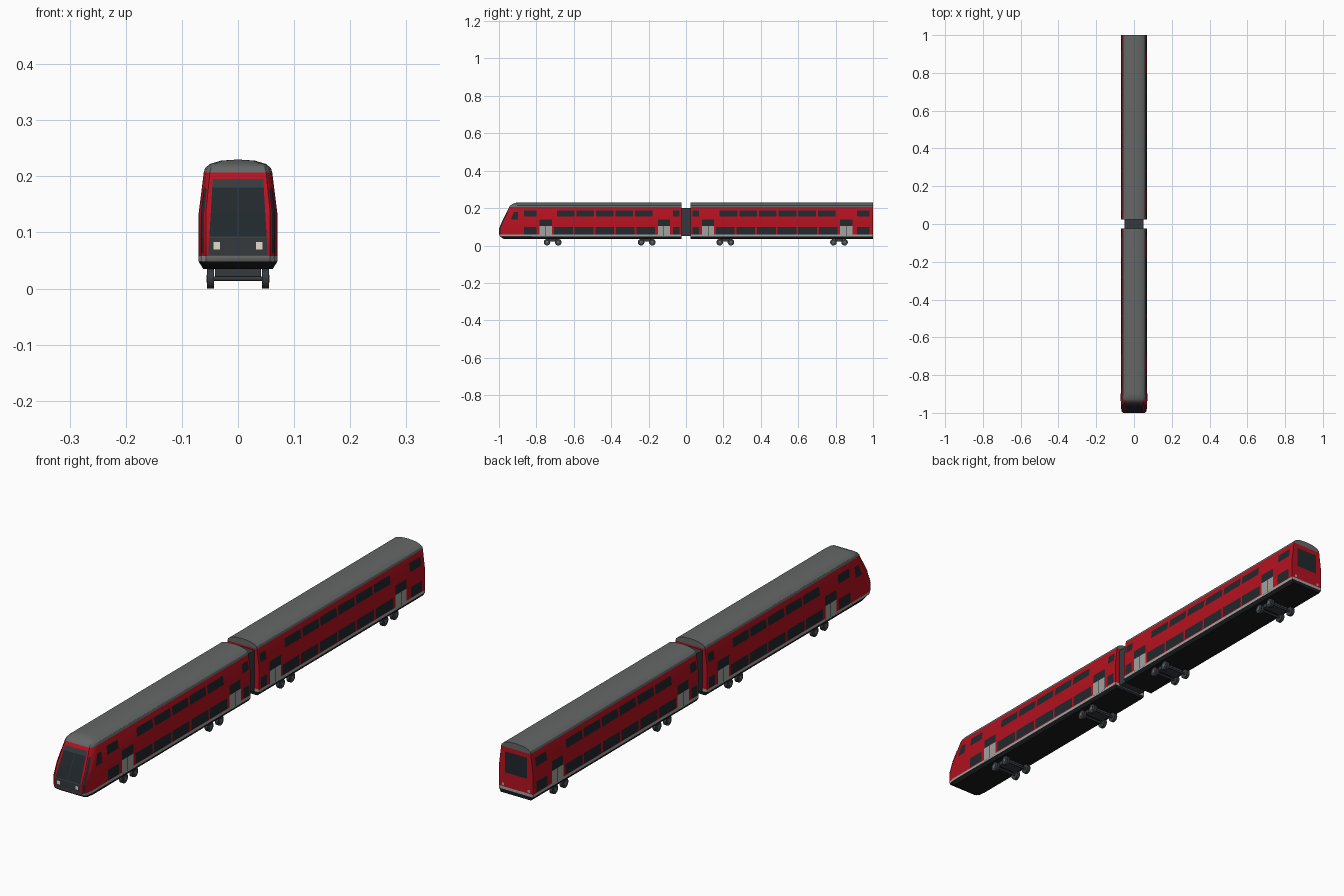
import bpy, bmesh, math

if "Cube" in bpy.data.objects:
    bpy.data.objects.remove(bpy.data.objects["Cube"])

# palette
def mat(name, r, g, b):
    m = bpy.data.materials.new(name)
    m.diffuse_color = (r, g, b, 1)
    m.use_nodes = True
    m.node_tree.nodes["Principled BSDF"].inputs["Base Color"].default_value = m.diffuse_color
    return m

RED = mat("red_paint", 0.46, 0.006, 0.014)
GLASS = mat("dark_glass", 0.015, 0.021, 0.026)
ROOF = mat("roof_grey", 0.13, 0.135, 0.135)
LIGHT = mat("light_grey", 0.36, 0.36, 0.35)
BLACK = mat("underframe_black", 0.010, 0.011, 0.013)
TRIM = mat("dark_trim", 0.035, 0.042, 0.048)
LAMP = mat("lamp_white", 0.75, 0.72, 0.6)
BODY_MATS = [RED, ROOF, LIGHT, BLACK]

# half cross-section: x, z, nose y at that height, material of the band above
SECTION = [(0.062, 0.035, -0.975, 3), (0.070, 0.048, -0.994, 2), (0.070, 0.058, -1.0, 0),
           (0.070, 0.090, -1.0, 0), (0.070, 0.135, -0.981, 0), (0.061, 0.207, -0.945, 1),
           (0.0585, 0.215, -0.938, 1), (0.050, 0.222, -0.928, 1), (0.030, 0.228, -0.912, 1),
           (0.0, 0.230, -0.900, 1)]
N = len(SECTION)
EPS = 0.0008


def interp(z, col):
    for a, b in zip(SECTION, SECTION[1:]):
        if z <= b[1]:
            t = (z - a[1]) / (b[1] - a[1])
            return a[col] + t * (b[col] - a[col])
    return SECTION[-1][col]


def finish(name, bm, mats):
    me = bpy.data.meshes.new(name)
    bm.to_mesh(me)
    bm.free()
    for m in mats:
        me.materials.append(m)
    ob = bpy.data.objects.new(name, me)
    bpy.context.collection.objects.link(ob)
    return ob


def smooth(ob, deg=30):
    bpy.ops.object.select_all(action='DESELECT')
    ob.select_set(True)
    bpy.context.view_layer.objects.active = ob
    bpy.ops.object.shade_smooth_by_angle(angle=math.radians(deg))


# car shell: lofted rings; a station is (x scale, function giving y from the nose y)
def car_shell(name, stations):
    bm = bmesh.new()
    rings = []
    for s, yf in stations:
        right = [bm.verts.new((x * s, yf(ny), z)) for x, z, ny, _ in SECTION]
        left = [bm.verts.new((-x * s, yf(ny), z)) for x, z, ny, _ in SECTION[:-1]]
        rings.append((right, left + [right[-1]]))

    def face(vs, m):
        bm.faces.new(vs).material_index = m

    for (r0, l0), (r1, l1) in zip(rings, rings[1:]):
        for i in range(N - 1):
            face((r0[i], r1[i], r1[i + 1], r0[i + 1]), SECTION[i][3])
            face((l0[i], l0[i + 1], l1[i + 1], l1[i]), SECTION[i][3])
        face((r0[0], l0[0], l1[0], r1[0]), 3)
    for r, l in (rings[0], rings[-1]):
        for i in range(N - 2):
            face((r[i], r[i + 1], l[i + 1], l[i]), SECTION[i][3])
        face((r[N - 2], r[N - 1], l[N - 2]), 1)
    bmesh.ops.recalc_face_normals(bm, faces=bm.faces)
    smooth(finish(name, bm, BODY_MATS))


car_shell("front_car_body", [(0.82, lambda n: n), (0.94, lambda n: n + 0.010),
                             (1, lambda n: n + 0.035), (1, lambda n: -0.025)])
car_shell("rear_car_body", [(1, lambda n: 0.025), (1, lambda n: 1.0)])


# thin panels following a surface; corner functions return edges at a height z
def panels(name, rects, place, material, both=True):
    bm = bmesh.new()
    for a0, a1, z0, z1, *top in rects:
        b0, b1 = top or (a0, a1)
        zs = [z0] + [p[1] for p in SECTION if z0 < p[1] < z1] + [z1]
        for side in ((1, -1) if both else (1,)):
            rows = []
            for z in zs:
                t = (z - z0) / (z1 - z0)
                pts = [place(a + t * (b - a), z) for a, b in ((a0, b0), (a1, b1))]
                rows.append([bm.verts.new((side * p[0], p[1], p[2])) for p in pts])
            for u, v in zip(rows, rows[1:]):
                q = (u[0], u[1], v[1], v[0])
                bm.faces.new(q if side == 1 else q[::-1])
    return finish(name, bm, [material])


def on_side(lift):
    return lambda y, z: (interp(z, 0) + lift, y, z)


def on_front(lift):
    return lambda x, z: (x, interp(z, 2) - lift, z)


def on_corner(s, z):
    return (interp(z, 0) * s + EPS, interp(z, 2) + (s - 0.82) / 0.12 * 0.010 - EPS, z)


def row(y0, y1, n, z0, z1, gap=0.010):
    w = (y1 - y0 + gap) / n
    return [(y0 + i * w, y0 + (i + 1) * w - gap, z0, z1) for i in range(n)]


LOW, UP = (0.060, 0.100), (0.155, 0.187)
# side windows
panels("front_car_windows",
       row(-0.69, -0.18, 5, *UP) + row(-0.705, -0.165, 5, *LOW)
       + [(-0.866, -0.80, *UP), (-0.866, -0.80, *LOW), (-0.07, -0.035, *UP),
          (-0.07, -0.035, *LOW), (-0.936, -0.898, 0.140, 0.180, -0.920, -0.898)],
       on_side(EPS), GLASS)
panels("rear_car_windows",
       row(0.18, 0.80, 6, *UP) + row(0.16, 0.81, 6, *LOW)
       + [(0.915, 0.98, *UP), (0.915, 0.98, *LOW), (0.035, 0.07, *UP), (0.035, 0.07, *LOW)],
       on_side(EPS), GLASS)

# double-leaf doors with dark glass above
DOORS = [-0.75, -0.118, 0.118, 0.857]
panels("door_frames", [(y - 0.033, y + 0.033, 0.052, 0.140) for y in DOORS], on_side(EPS), GLASS)
panels("door_leaves", [(y + a, y + b, 0.052, 0.105) for y in DOORS
                       for a, b in ((-0.033, -0.0015), (0.0015, 0.033))], on_side(2 * EPS), LIGHT)

# cab front: windscreen, header, lower mask, lamps, corner glass
panels("windscreen", [(-0.053, 0.053, 0.060, 0.195, -0.045, 0.045)], on_front(EPS), GLASS, False)
panels("cab_trim", [(-0.046, 0.046, 0.180, 0.195, -0.045, 0.045),
                    (-0.053, 0.053, 0.060, 0.093, -0.051, 0.051),
                    (-0.0007, 0.0007, 0.093, 0.180)], on_front(2 * EPS), TRIM, False)
panels("headlights", [(0.032, 0.044, 0.070, 0.083)], on_front(3 * EPS), LAMP)
panels("corner_glass", [(0.85, 0.93, 0.062, 0.178)], on_corner, GLASS)

# rear end of the train
panels("rear_window", [(0.045, -0.045, 0.112, 0.190)], lambda x, z: (x, 1 - EPS + 0.0012, z), GLASS, False)
panels("tail_lights", [(0.058, 0.048, 0.062, 0.072)], lambda x, z: (x, 1.0006, z), LIGHT)


def box(name, c, size, material):
    bm = bmesh.new()
    bmesh.ops.create_cube(bm, size=1)
    bmesh.ops.scale(bm, vec=size, verts=bm.verts)
    bmesh.ops.translate(bm, vec=c, verts=bm.verts)
    return finish(name, bm, [material])


def cylinder_x(name, c, r, length, material):
    bpy.ops.mesh.primitive_cylinder_add(vertices=24, radius=r, depth=length, location=c,
                                        rotation=(0, math.pi / 2, 0))
    ob = bpy.context.object
    ob.name = name
    ob.data.materials.append(material)
    smooth(ob)


# gangway between the cars
box("gangway", (0, 0, 0.125), (0.10, 0.052, 0.15), TRIM)

# bogies: frame, axles, wheels and hubs
for b, y in enumerate((-0.713, -0.21, 0.21, 0.818)):
    box(f"bogie_frame_{b}", (0, y, 0.029), (0.082, 0.045, 0.016), TRIM)
    for k, wy in enumerate((y - 0.03, y + 0.03)):
        cylinder_x(f"axle_{b}_{k}", (0, wy, 0.0175), 0.004, 0.09, TRIM)
        for s in (-1, 1):
            cylinder_x(f"wheel_{b}_{k}", (s * 0.049, wy, 0.0175), 0.0175, 0.012, TRIM)
            cylinder_x(f"wheel_hub_{b}_{k}", (s * 0.0555, wy, 0.0175), 0.007, 0.002, ROOF)
